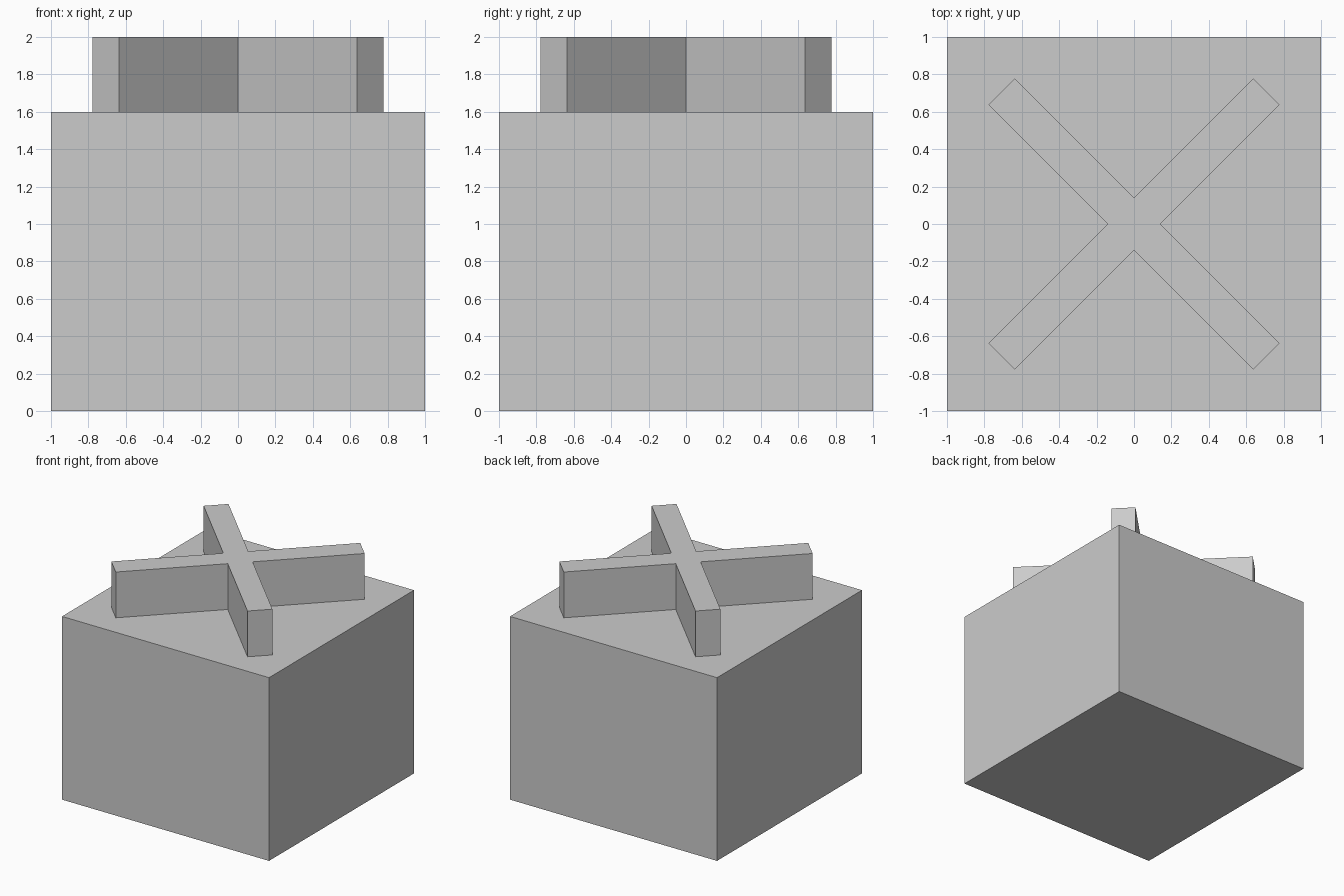
import bpy, bmesh
from math import pi
from mathutils import Matrix, Vector

cube = bpy.data.objects.get("Cube")
if cube:
    bpy.data.objects.remove(cube, do_unlink=True)

grey = bpy.data.materials.new("plain grey")
grey.use_nodes = True
colour = (0.6, 0.6, 0.6, 1)
grey.diffuse_color = colour
grey.node_tree.nodes["Principled BSDF"].inputs["Base Color"].default_value = colour


def prism(name, outline, bottom, top):
    """Extrude a flat outline upward into a closed solid."""
    bm = bmesh.new()
    face = bm.faces.new([bm.verts.new((p.x, p.y, bottom)) for p in outline])
    result = bmesh.ops.extrude_face_region(bm, geom=[face], use_keep_orig=True)
    verts = [v for v in result["geom"] if isinstance(v, bmesh.types.BMVert)]
    bmesh.ops.translate(bm, verts=verts, vec=(0, 0, top - bottom))
    bmesh.ops.recalc_face_normals(bm, faces=bm.faces)
    mesh = bpy.data.meshes.new(name)
    bm.to_mesh(mesh)
    bm.free()
    mesh.materials.append(grey)
    obj = bpy.data.objects.new(name, mesh)
    bpy.context.collection.objects.link(obj)
    return obj


def four_fold(points, start=0):
    """Repeat a few outline points around the vertical axis."""
    return [Matrix.Rotation(start + i * pi / 2, 2) @ Vector(p)
            for i in range(4) for p in points]


# Square body
prism("block_body", four_fold([(1, 1)]), 0, 1.6)

# Diagonal cross handle: each arm gives two end corners and an inner corner
half_width, reach = 0.1, 1.0
arm = [(reach, -half_width), (reach, half_width), (half_width, half_width)]
prism("cross_handle", four_fold(arm, pi / 4), 1.6, 2.0)
